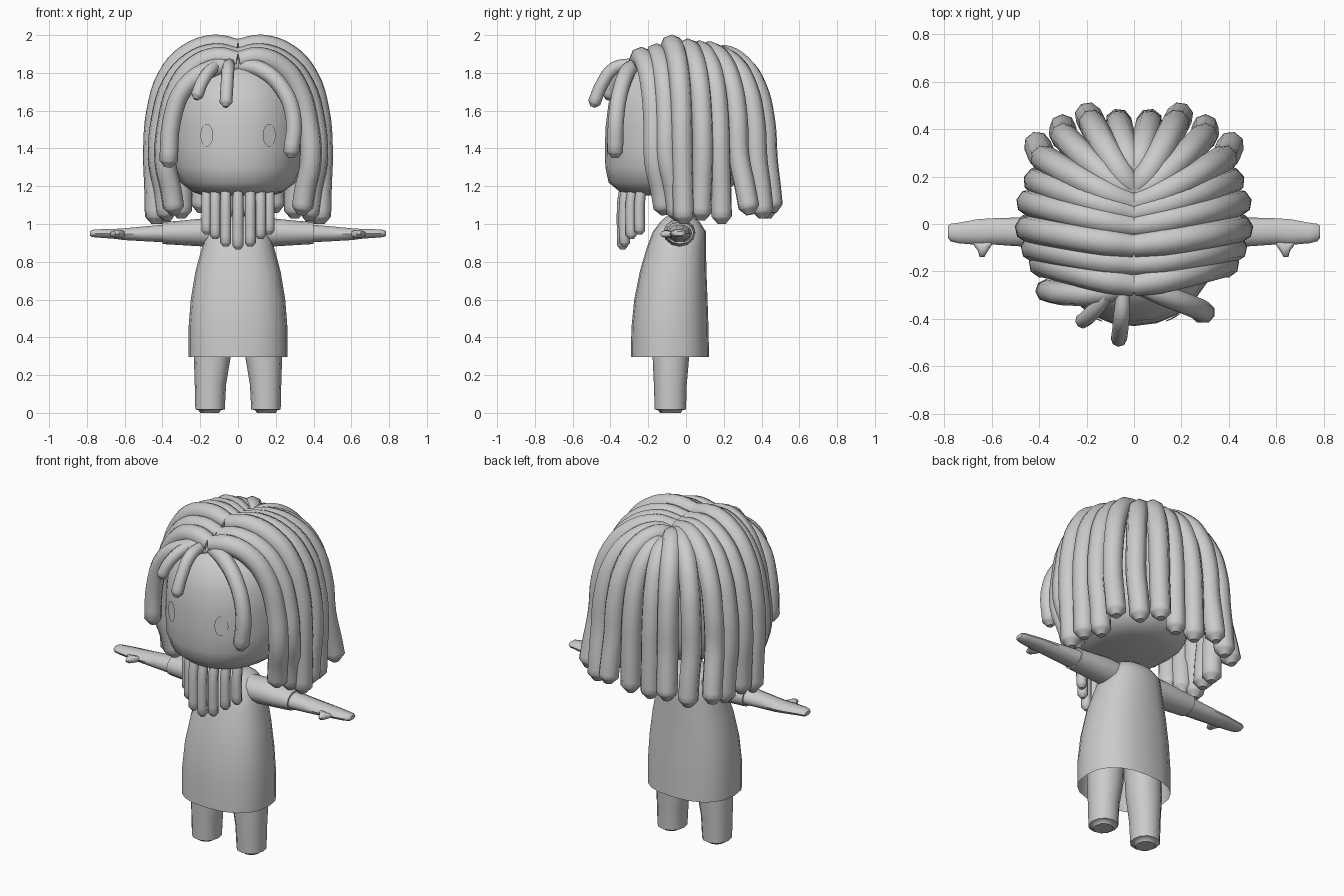
import bpy, bmesh, math
from mathutils import Vector

clay = bpy.data.materials.new("clay_grey")
clay.diffuse_color = (0.6, 0.6, 0.6, 1)


def finish(ob, angle=50):
    ob.data.materials.append(clay)
    bpy.ops.object.select_all(action='DESELECT')
    ob.select_set(True)
    bpy.context.view_layer.objects.active = ob
    if ob.type == 'CURVE':
        bpy.ops.object.convert(target='MESH')
    bpy.ops.object.shade_smooth_by_angle(angle=math.radians(angle))
    return ob


def mesh_object(name, bm, angle=50):
    bmesh.ops.recalc_face_normals(bm, faces=bm.faces)
    me = bpy.data.meshes.new(name)
    bm.to_mesh(me)
    bm.free()
    ob = bpy.data.objects.new(name, me)
    bpy.context.collection.objects.link(ob)
    return finish(ob, angle)


def strand(name, points, radius, sides=2, end=0.4):
    """Smooth rope through the points with a pointed, tapered end."""
    pts = [Vector(p) for p in points]
    tip = (pts[-1] - pts[-2]).normalized() * radius * 0.7
    pts.insert(-1, pts[-1] - tip)
    cu = bpy.data.curves.new(name, 'CURVE')
    cu.dimensions = '3D'
    cu.bevel_depth = radius
    cu.bevel_resolution = sides
    cu.resolution_u = 4
    cu.use_fill_caps = True
    sp = cu.splines.new('BEZIER')
    sp.bezier_points.add(len(pts) - 1)
    for b, p in zip(sp.bezier_points, pts):
        b.co = p
        b.handle_left_type = b.handle_right_type = 'AUTO'
    sp.bezier_points[0].radius = 0.85
    sp.bezier_points[-1].radius = end
    ob = bpy.data.objects.new(name, cu)
    bpy.context.collection.objects.link(ob)
    return finish(ob)


def loft(name, rings, n=16, power=2.0, axis='z', caps=(True, True)):
    """Rings are (position, centre a, centre b, radius a, radius b)."""
    bm = bmesh.new()
    loops = []
    for t, ca, cb, ra, rb in rings:
        loop = []
        for i in range(n):
            a = 2 * math.pi * i / n
            c, s = math.cos(a), math.sin(a)
            u = ca + ra * math.copysign(abs(c) ** (2 / power), c)
            v = cb + rb * math.copysign(abs(s) ** (2 / power), s)
            loop.append(bm.verts.new((u, v, t) if axis == 'z' else (t, u, v)))
        loops.append(loop)
    for lo, hi in zip(loops, loops[1:]):
        for i in range(n):
            j = (i + 1) % n
            bm.faces.new((lo[i], lo[j], hi[j], hi[i]))
    if caps[0]:
        bm.faces.new(loops[0][::-1])
    if caps[1]:
        bm.faces.new(loops[-1])
    return mesh_object(name, bm)


# Head: rounded, with a broad flattened jaw
HEAD = [(1.15, -0.07, 0.18, 0.21), (1.17, -0.07, 0.24, 0.28),
        (1.22, -0.07, 0.305, 0.34), (1.30, -0.07, 0.34, 0.357),
        (1.40, -0.06, 0.35, 0.37), (1.52, -0.05, 0.35, 0.375),
        (1.64, -0.04, 0.345, 0.37), (1.74, -0.03, 0.31, 0.34),
        (1.81, -0.03, 0.25, 0.28), (1.86, -0.03, 0.16, 0.19),
        (1.88, -0.03, 0.05, 0.06)]
loft("head", [(z, 0, y, rx, ry) for z, y, rx, ry in HEAD], 24, 2.1)


def face_y(x, z):
    for a, b in zip(HEAD, HEAD[1:]):
        if a[0] <= z <= b[0]:
            f = (z - a[0]) / (b[0] - a[0])
            y, rx, ry = (a[k] + f * (b[k] - a[k]) for k in (1, 2, 3))
            return y - ry * (1 - abs(x / rx) ** 2.1) ** (1 / 2.1)


# Eyes: thin oval plates following the face
for side in (-1, 1):
    bm = bmesh.new()
    ring = []
    for i in range(14):
        a = 2 * math.pi * i / 14
        x, z = side * 0.165 + 0.034 * math.cos(a), 1.47 + 0.06 * math.sin(a)
        ring.append(bm.verts.new((x, face_y(x, z) - 0.007, z)))
    bm.faces.new(ring)
    mesh_object("eye", bm)

# Dress, open at the hem
loft("dress", [(0.297, 0, -0.085, 0.262, 0.207), (0.45, 0, -0.085, 0.262, 0.204),
               (0.60, 0, -0.08, 0.25, 0.194), (0.75, 0, -0.068, 0.225, 0.176),
               (0.88, 0, -0.05, 0.19, 0.156), (0.96, 0, -0.035, 0.168, 0.14),
               (1.01, 0, -0.032, 0.13, 0.105), (1.04, 0, -0.035, 0.08, 0.07)],
     20, 2.4, caps=(False, True))

for s in (-1, 1):
    # Legs with a small inset sole
    loft("leg", [(0.0, s * 0.15, -0.083, 0.05, 0.055), (0.015, s * 0.15, -0.083, 0.06, 0.065),
                 (0.018, s * 0.148, -0.083, 0.078, 0.083), (0.15, s * 0.146, -0.083, 0.083, 0.087),
                 (0.30, s * 0.136, -0.08, 0.098, 0.097), (0.45, s * 0.13, -0.08, 0.10, 0.1)],
         12, 2.2)
    # Sleeve, arm and hand
    loft("sleeve", [(s * 0.10, -0.035, 0.95, 0.08, 0.075), (s * 0.20, -0.035, 0.955, 0.085, 0.073),
                    (s * 0.30, -0.035, 0.953, 0.08, 0.065), (s * 0.40, -0.033, 0.952, 0.074, 0.058)],
         12, axis='x')
    loft("arm", [(s * 0.38, -0.033, 0.95, 0.067, 0.05), (s * 0.50, -0.033, 0.948, 0.06, 0.041),
                 (s * 0.60, -0.031, 0.946, 0.055, 0.033), (s * 0.66, -0.034, 0.948, 0.054, 0.027),
                 (s * 0.74, -0.038, 0.95, 0.043, 0.023), (s * 0.772, -0.036, 0.95, 0.037, 0.02),
                 (s * 0.784, -0.034, 0.95, 0.026, 0.012)], 10, axis='x')
    loft("thumb", [(s * 0.60, -0.078, 0.946, 0.012, 0.012), (s * 0.615, -0.088, 0.946, 0.024, 0.02),
                   (s * 0.63, -0.104, 0.947, 0.034, 0.021), (s * 0.65, -0.105, 0.947, 0.034, 0.018),
                   (s * 0.658, -0.09, 0.947, 0.022, 0.016), (s * 0.675, -0.08, 0.947, 0.01, 0.01)],
         8, axis='x')

# Main locks: start y, crown z, widest x, widest y, end x, end y, end z, radius
LOCKS = [(-0.255, 1.88, 0.385, -0.165, 0.335, -0.11, 1.05, 0.058),
         (-0.17, 1.90, 0.42, -0.10, 0.375, -0.04, 1.02, 0.057),
         (-0.09, 1.945, 0.445, -0.02, 0.435, -0.01, 1.00, 0.058),
         (-0.01, 1.925, 0.44, 0.09, 0.42, 0.08, 1.02, 0.057),
         (0.045, 1.915, 0.41, 0.18, 0.39, 0.19, 1.00, 0.057),
         (0.085, 1.91, 0.385, 0.28, 0.41, 0.34, 1.05, 0.058),
         (0.115, 1.89, 0.30, 0.375, 0.30, 0.41, 1.03, 0.057),
         (0.14, 1.89, 0.18, 0.43, 0.195, 0.46, 1.06, 0.058),
         (0.20, 1.85, 0.065, 0.425, 0.065, 0.43, 1.03, 0.057)]
SHAPE = [(0.28, 0.0), (0.6, -0.05), (0.83, -0.165), (0.96, -0.345), (1.0, -0.55)]
for s in (-1, 1):
    for y0, zt, xw, yw, xe, ye, ze, r in LOCKS:
        path = [(0, y0, zt - 0.015)]
        path += [(s * xw * f, y0 + (yw - y0) * f ** 1.2, zt + dz) for f, dz in SHAPE]
        path += [(s * (xw * 0.4 + xe * 0.6), yw * 0.4 + ye * 0.6, 1.18), (s * xe, ye, ze)]
        strand("hair_lock", path, r)

# Loose fringe strands over the face
strand("fringe_left", [(0, -0.25, 1.84), (-0.14, -0.29, 1.82), (-0.28, -0.295, 1.725),
                       (-0.35, -0.285, 1.55), (-0.37, -0.28, 1.30)], 0.049)
strand("fringe_right", [(0, -0.25, 1.84), (0.125, -0.30, 1.815), (0.24, -0.345, 1.71),
                        (0.295, -0.37, 1.55), (0.28, -0.375, 1.35)], 0.045)
strand("fringe_short", [(-0.045, -0.28, 1.85), (-0.052, -0.38, 1.825), (-0.058, -0.445, 1.74),
                        (-0.065, -0.495, 1.62)], 0.034)
strand("fringe_side", [(-0.10, -0.27, 1.85), (-0.145, -0.335, 1.815), (-0.19, -0.388, 1.75),
                       (-0.225, -0.415, 1.66)], 0.033)

# Thin strands hanging below the chin
for x, y, z in ((0, -0.335, 0.865), (0.065, -0.325, 0.88), (0.12, -0.29, 0.92), (0.165, -0.245, 0.945)):
    for s in ((1,) if x == 0 else (-1, 1)):
        strand("chin_strand", [(s * x, y + 0.015, 1.22), (s * x, y, 1.12), (s * x, y, z)], 0.029, end=0.45)
